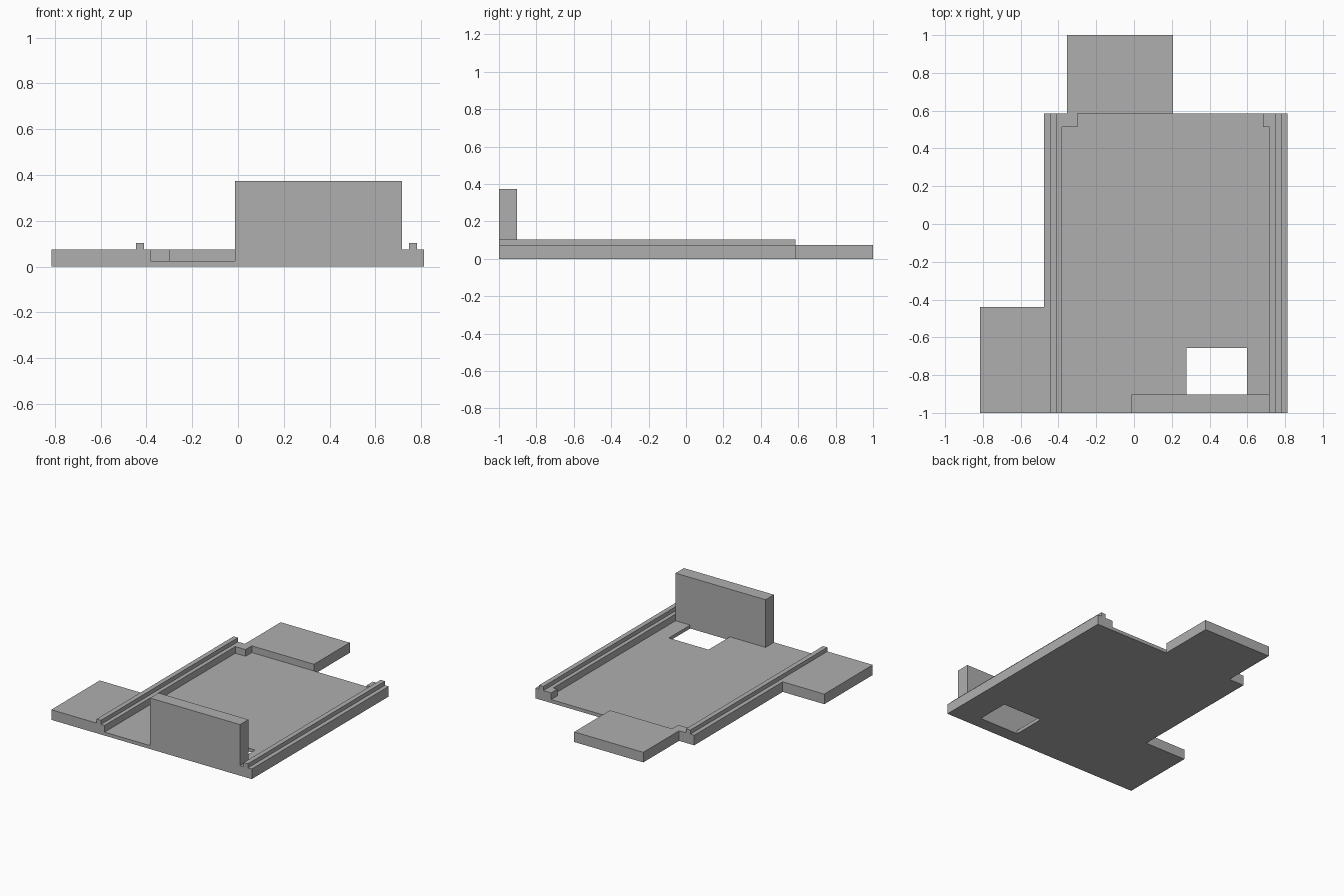
import bpy
import bmesh

if "Cube" in bpy.data.objects:
    bpy.data.objects.remove(bpy.data.objects["Cube"])

grey = bpy.data.materials.new("plain grey")
grey.diffuse_color = (0.43, 0.43, 0.43, 1)
grey.use_nodes = True
grey.node_tree.nodes["Principled BSDF"].inputs["Base Color"].default_value = grey.diffuse_color

FRONT, BACK = -1.0, 0.586      # tray ends along y
FLOOR, DECK, RIDGE = 0.025, 0.074, 0.104   # heights
L, R = -0.477, 0.812           # tray sides
RAIL = 0.095                   # rail width


def finish(name, bm):
    bmesh.ops.recalc_face_normals(bm, faces=bm.faces)
    mesh = bpy.data.meshes.new(name)
    bm.to_mesh(mesh)
    bm.free()
    mesh.materials.append(grey)
    obj = bpy.data.objects.new(name, mesh)
    bpy.context.collection.objects.link(obj)
    return obj


def box(name, x, y, z):
    bm = bmesh.new()
    bmesh.ops.create_cube(bm, size=1)
    for v in bm.verts:
        v.co = [r[0] if c < 0 else r[1] for c, r in zip(v.co, (x, y, z))]
    return finish(name, bm)


# Tray: stepped rail outline on both sides of a thin floor, extruded along y
rail = [(0, 0), (0, DECK), (0.031, DECK), (0.031, RIDGE),
        (0.066, RIDGE), (0.066, DECK), (RAIL, DECK), (RAIL, FLOOR)]
outline = [(L + x, z) for x, z in rail] + [(R - x, z) for x, z in reversed(rail)]
bm = bmesh.new()
face = bm.faces.new([bm.verts.new((x, FRONT, z)) for x, z in outline])
ext = bmesh.ops.extrude_face_region(bm, geom=[face])
bmesh.ops.translate(bm, vec=(0, BACK - FRONT, 0),
                    verts=[g for g in ext["geom"] if isinstance(g, bmesh.types.BMVert)])
if not face.is_valid or len(bm.faces) == len(outline) + 1:
    bmesh.ops.holes_fill(bm, edges=[e for e in bm.edges if e.is_boundary], sides=0)
tray = finish("tray", bm)

# Rectangular opening through the floor behind the wall
cutter = box("opening_cutter", (0.277, 0.598), (-0.903, -0.656), (-0.1, 0.06))
cutter.hide_render = True
cutter.hide_viewport = True
cut = tray.modifiers.new("opening", 'BOOLEAN')
cut.operation = 'DIFFERENCE'
cut.solver = 'EXACT'
cut.object = cutter

# Upright wall at the front
box("front_wall", (-0.013, R - RAIL), (FRONT, -0.903), (FLOOR, 0.374))

# Corner stops at the back end of the rails
box("left_corner_stop", (L + RAIL, -0.298), (0.514, BACK), (FLOOR, DECK))
box("right_corner_stop", (0.683, R - RAIL), (0.514, BACK), (FLOOR, DECK))

# Flat side and back tabs
box("side_tab", (-0.814, L), (FRONT, -0.439), (0, DECK))
box("back_tab", (-0.354, 0.206), (BACK, 1.0), (0, DECK))
